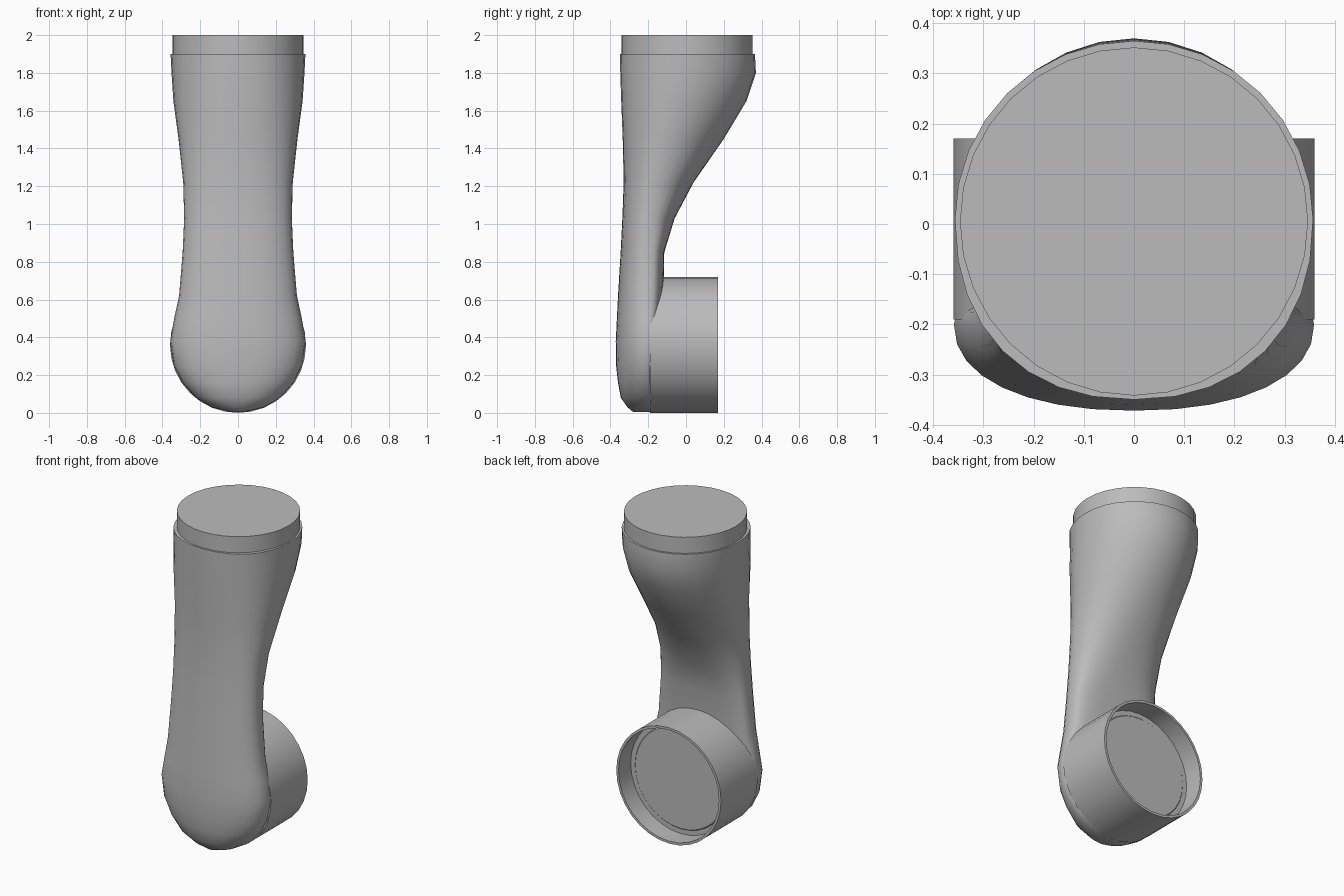
import bpy, bmesh, math
from mathutils import Vector

cube = bpy.data.objects.get("Cube")
if cube:
    bpy.data.objects.remove(cube)

grey = bpy.data.materials.new("plain grey")
grey.use_nodes = True
colour = (0.5, 0.5, 0.5, 1)
grey.diffuse_color = colour
grey.node_tree.nodes["Principled BSDF"].inputs["Base Color"].default_value = colour
SIDES = 32


def loft(name, rings, angle):
    """Skin a list of closed rings and cap both ends."""
    bm = bmesh.new()
    loops = [[bm.verts.new(p) for p in ring] for ring in rings]
    for a, b in zip(loops, loops[1:]):
        for i in range(SIDES):
            j = (i + 1) % SIDES
            bm.faces.new((a[i], a[j], b[j], b[i]))
    bm.faces.new(loops[0][::-1])
    bm.faces.new(loops[-1])
    bmesh.ops.recalc_face_normals(bm, faces=bm.faces)
    mesh = bpy.data.meshes.new(name)
    bm.to_mesh(mesh)
    bm.free()
    mesh.materials.append(grey)
    obj = bpy.data.objects.new(name, mesh)
    bpy.context.collection.objects.link(obj)
    bpy.ops.object.select_all(action='DESELECT')
    obj.select_set(True)
    bpy.context.view_layer.objects.active = obj
    bpy.ops.object.shade_smooth_by_angle(angle=math.radians(angle))
    return obj


def section(z, width, front, widest, back, power):
    """Rounded front half and a squarer back half, joined at the widest line."""
    ring = []
    for i in range(SIDES):
        a = math.tau * i / SIDES
        c, s = math.cos(a), math.sin(a)
        n = 2 / power if s > 0 else 0.9
        x = math.copysign(abs(c) ** n, c) * width
        y = abs(s) ** n * ((back if s > 0 else front) - widest)
        ring.append(Vector((x, widest + y, z)))
    return ring


def circle(radius, centre, axis):
    ring = []
    for i in range(SIDES):
        a = math.tau * i / SIDES
        u, v = radius * math.cos(a), radius * math.sin(a)
        offset = (u, v, 0) if axis == 'z' else (u, 0, v)
        ring.append(Vector(centre) + Vector(offset))
    return ring


# Curved arm: height, half width, front, widest line, back, back squareness
arm_sections = [
    (0.005, 0.04, -0.28, -0.20, -0.15, 2), (0.03, 0.14, -0.31, -0.20, -0.15, 2),
    (0.08, 0.225, -0.345, -0.20, -0.15, 2), (0.16, 0.295, -0.36, -0.20, -0.15, 2),
    (0.25, 0.34, -0.37, -0.20, -0.15, 2), (0.38, 0.359, -0.372, -0.20, -0.14, 3),
    (0.50, 0.338, -0.366, -0.20, -0.13, 3), (0.62, 0.312, -0.36, -0.21, -0.12, 3.5),
    (0.85, 0.293, -0.346, -0.21, -0.115, 3.5), (1.03, 0.285, -0.337, -0.20, -0.06, 2.6),
    (1.22, 0.29, -0.33, -0.17, 0.04, 2.2), (1.45, 0.315, -0.335, -0.10, 0.20, 2),
    (1.65, 0.342, -0.343, -0.04, 0.32, 2), (1.80, 0.352, -0.348, 0.0, 0.37, 2),
    (1.90, 0.357, -0.35, 0.01, 0.365, 2),
]
loft("arm_body", [section(*s) for s in arm_sections], 40)

# Collar plugged into the top of the arm
loft("top_collar", [circle(0.347, (0, 0.005, z), 'z') for z in (1.85, 2.0)], 40)

# Open socket facing the back, with a recessed disc closing it
socket = [(0.36, -0.19), (0.36, 0.17), (0.345, 0.17), (0.345, 0.05)]
loft("rear_socket", [circle(r, (0, y, 0.36), 'y') for r, y in socket], 40)
loft("socket_disc", [circle(r, (0, y, 0.36), 'y')
                     for r, y in ((0.32, 0.045), (0.31, 0.055))], 40)
